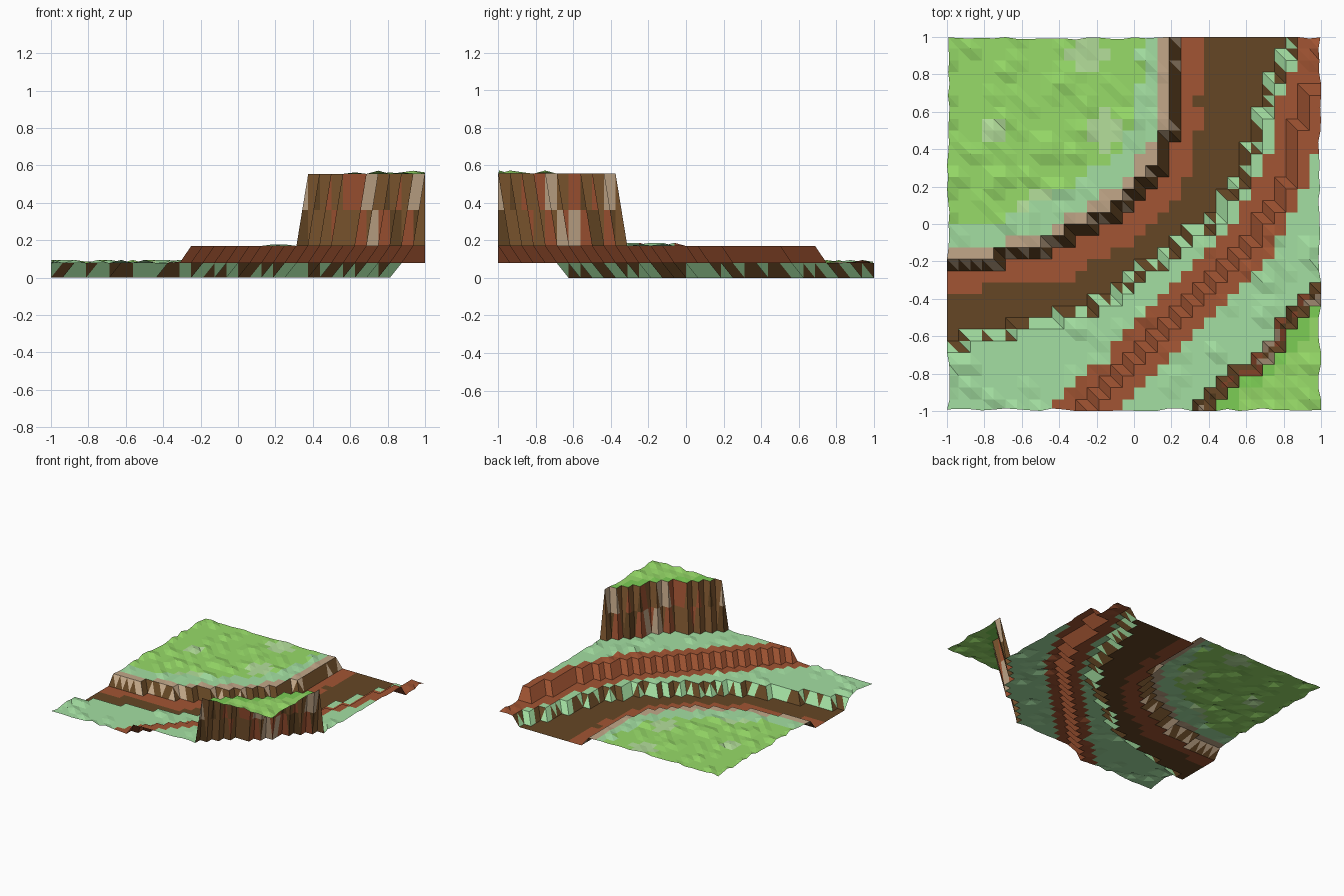
import bpy, random
from mathutils import Vector

if "Cube" in bpy.data.objects:
    bpy.data.objects.remove(bpy.data.objects["Cube"])

random.seed(7)
N = 32
STEP = 2 / N

# Contour lines of the terraces in diagonal coordinates: u = x + y, v = x - y
MEADOW = [(-1.22, -.78), (-.72, -.38), (-.5, -.3), (-.02, -.16), (.35, -.15), (.7, -.3), (1.22, -.78)]
BANK = [(-1.656, -.344), (-1.28, -.12), (-.65, .23), (-.12, .31), (.4, .38), (.6, .38), (.85, .32),
        (1.15, .15), (1.42, .02), (1.84, -.16)]
LEDGE = [(-1.28, .72), (-.95, .75), (-.3, .72), (.45, .73), (.8, .66), (1.15, .53), (1.6, .2), (1.72, .28)]
MESA = [(-.66, 1.34), (-.5, 1.34), (0, 1.39), (.3, 1.37), (.5, 1.34), (.66, 1.34)]

COLOURS = {
    "grass": (.31, .71, .14), "light_grass": (.46, .74, .33), "dark_grass": (.2, .61, .09),
    "mint": (.37, .74, .36), "tan": (.54, .39, .25), "rust": (.36, .09, .033),
    "earth": (.22, .1, .03), "dark": (.13, .062, .018),
}
names = list(COLOURS)
mats = []
for n in names:
    m = bpy.data.materials.new(n)
    m.diffuse_color = (*COLOURS[n], 1)
    m.use_nodes = True
    m.node_tree.nodes["Principled BSDF"].inputs["Base Color"].default_value = m.diffuse_color
    mats.append(m)


def beyond(line, x, y):
    """Signed depth of a point past a contour line, positive to the south-east."""
    u, v = x + y, x - y
    (a, va), (b, vb) = line[:2]
    (c, vc), (d, vd) = line[-2:]
    pts = [(a - 1, va - (vb - va) / (b - a))] + line + [(d + 1, vd + (vd - vc) / (d - c))]
    for (a, va), (b, vb) in zip(pts, pts[1:]):
        if u <= b:
            break
    return v - (va + (vb - va) * (u - a) / (b - a))


def level(x, y):
    if beyond(MESA, x, y) > 0:
        return 4
    if beyond(LEDGE, x, y) > 0:
        return 3
    if beyond(BANK, x, y) > 0:
        return 2
    return 1 if beyond(MEADOW, x, y) > 0 else 0


HEIGHT = [.078, 0, .078, .17, .555]
ZONE = ["meadow", "riverbed", "lower_terrace", "upper_terrace", "mesa_top"]

# Stepped grid of vertices, with sparse small bumps where the ground is level
lev = [[level(-1 + i * STEP, -1 + j * STEP) for j in range(N + 1)] for i in range(N + 1)]
grid = []
for i in range(N + 1):
    col = []
    for j in range(N + 1):
        x, y, k = -1 + i * STEP, -1 + j * STEP, lev[i][j]
        z = HEIGHT[k]
        near = {lev[a][b] for a in range(max(i - 1, 0), min(i + 2, N + 1))
                for b in range(max(j - 1, 0), min(j + 2, N + 1))}
        if len(near) == 1 and k != 1:
            z += random.choice([0] * 8 + [.008, .017])
            if i in (0, N):
                x *= random.uniform(.985, 1)
            if j in (0, N):
                y *= random.uniform(.985, 1)
        col.append(Vector((x, y, z)))
    grid.append(col)
light = [(-.25, .9), (-.75, .5), (-.15, .5), (-.5, .1)]


def flat_colour(k, x, y):
    """Soil and grass bands that follow the contours."""
    w = random.uniform(-.02, .02)
    if k == 0:
        d = -beyond(MEADOW, x, y) + w
        if d < .15:
            return "tan"
        if d < .34:
            return "mint"
        if any(abs(x - a) + abs(y - b) < .11 for a, b in light):
            return "light_grass"
        return "grass"
    if k == 1:
        d = beyond(MEADOW, x, y) + w
        return "dark" if d > .27 else "rust"
    if k == 2:
        return "rust" if beyond(LEDGE, x, y) + w > -.2 or (x > .87 and y > .7) else "mint"
    if k == 3:
        return "rust" if beyond(LEDGE, x, y) + w < .17 or y > .4 else "mint"
    return "dark_grass" if beyond(MESA, x, y) + w < .16 else "grass"


parts = {}


def add(part, pts, colour):
    parts.setdefault(part, []).append((pts, colour))


def slope_colours(ks):
    hi = max(ks)
    if hi == 4:
        return "mesa_cliff", ["tan", "earth", "rust", "dark", "tan", "earth"]
    if hi == 3:
        return "ledge_cliff", ["rust"]
    if hi == 2:
        return "river_bank", ["dark", "mint"]
    return "meadow_cliff", ["dark", "dark", "dark", "tan"]


for i in range(N):
    for j in range(N):
        sw, se, ne, nw = (i, j), (i + 1, j), (i + 1, j + 1), (i, j + 1)
        cx, cy = -1 + (i + .5) * STEP, -1 + (j + .5) * STEP
        kinds = [lev[a][b] for a, b in (sw, se, ne, nw)]
        cell = flat_colour(max(set(kinds), key=kinds.count), cx, cy)
        palette = slope_colours(kinds)[1]
        rock, low_rock = random.choice(palette), random.choice(palette)
        for tri in ((sw, se, nw), (se, ne, nw)):
            ks = [lev[a][b] for a, b in tri]
            pts = [grid[a][b] for a, b in tri]
            if len(set(ks)) == 1:
                add(ZONE[ks[0]], pts, cell)
                continue
            part, pal = slope_colours(ks)
            if part != "mesa_cliff":
                add(part, pts, random.choice(pal))
                continue
            # Tall cliff: split each triangle across so its rock can change part way up
            high = [k == 4 for k in ks]
            r = next(n for n in range(3) if high.count(high[n]) == 1)
            a, b, c = pts[r], pts[(r + 1) % 3], pts[(r + 2) % 3]
            ab, ac = a.lerp(b, .5), a.lerp(c, .5)
            top, bottom = (rock, low_rock) if high[r] else (low_rock, rock)
            add(part, [a, ab, ac], top)
            add(part, [ab, b, c, ac], bottom)

# One flat-shaded mesh object for each terrace and cliff
for part, faces in parts.items():
    index, polys = {}, []
    for pts, _ in faces:
        keys = [tuple(round(c, 5) for c in p) for p in pts]
        polys.append([index.setdefault(k, len(index)) for k in keys])
    me = bpy.data.meshes.new(part)
    me.from_pydata(list(index), [], polys)
    for m in mats:
        me.materials.append(m)
    for f, (_, colour) in zip(me.polygons, faces):
        f.material_index = names.index(colour)
    me.update()
    bpy.context.collection.objects.link(bpy.data.objects.new(part, me))
